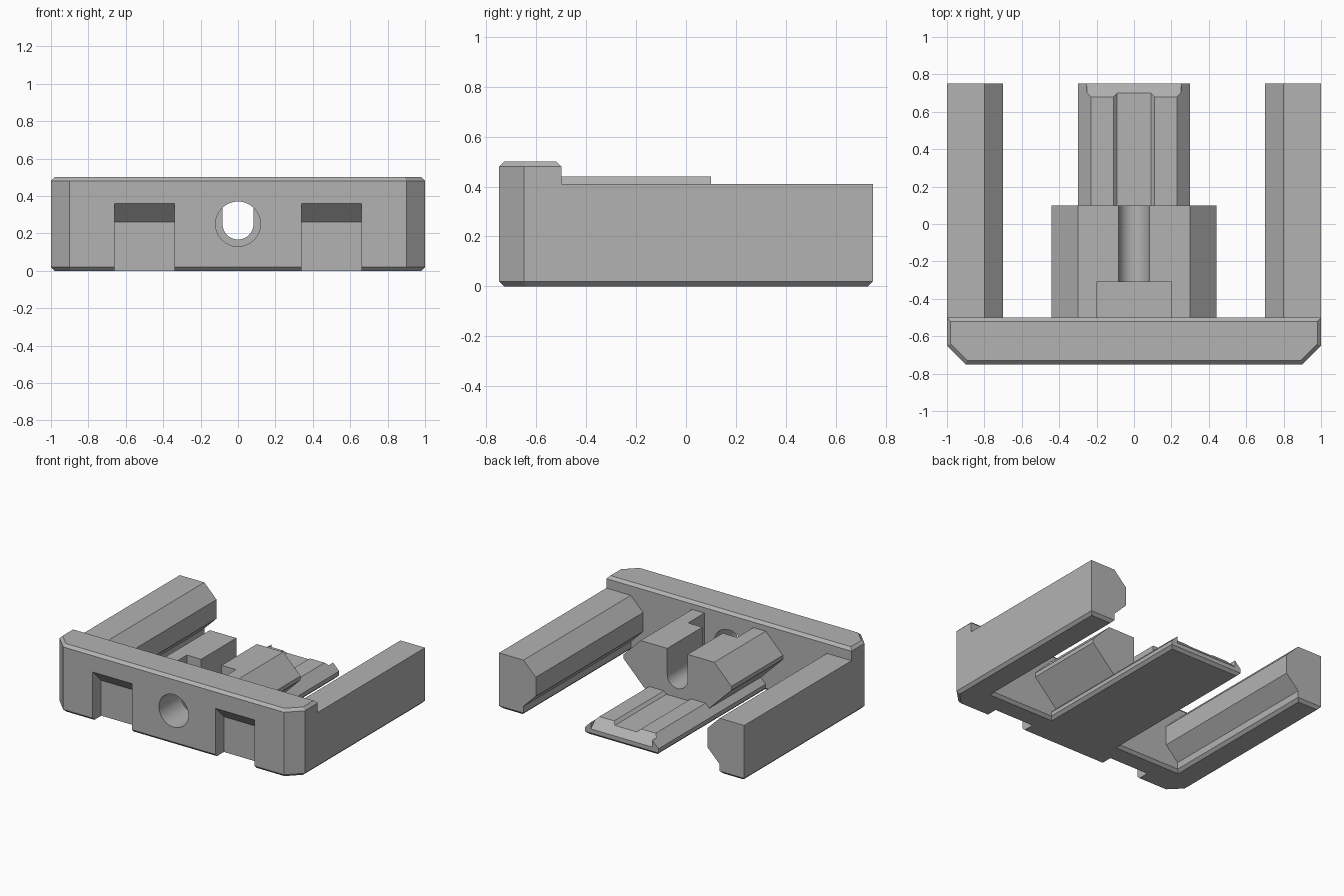
import bpy, bmesh
from math import sin, cos, pi, radians

if "Cube" in bpy.data.objects:
    bpy.data.objects.remove(bpy.data.objects["Cube"], do_unlink=True)

grey = bpy.data.materials.new("plain grey")
grey.use_nodes = True
grey.diffuse_color = (0.45, 0.45, 0.45, 1)
grey.node_tree.nodes["Principled BSDF"].inputs["Base Color"].default_value = grey.diffuse_color
CHAMFER = 0.02


def prism(name, profile, start, end, axis="y", levels=()):
    """Extrude a profile along y or z, then chamfer the edges lying at the given heights."""
    bm = bmesh.new()

    def ring(t):
        return [bm.verts.new((a, t, b) if axis == "y" else (a, b, t)) for a, b in profile]

    first, last = ring(start), ring(end)
    bm.faces.new(first)
    bm.faces.new(last)
    for i in range(len(profile)):
        j = (i + 1) % len(profile)
        bm.faces.new((first[i], first[j], last[j], last[i]))
    bmesh.ops.recalc_face_normals(bm, faces=bm.faces)
    edges = [e for e in bm.edges
             if any(all(abs(v.co.z - z) < 1e-5 for v in e.verts) for z in levels)]
    if edges:
        bmesh.ops.bevel(bm, geom=edges, offset=CHAMFER, segments=1, affect="EDGES")
    mesh = bpy.data.meshes.new(name)
    bm.to_mesh(mesh)
    bm.free()
    mesh.materials.append(grey)
    obj = bpy.data.objects.new(name, mesh)
    bpy.context.collection.objects.link(obj)
    return obj


def activate(obj):
    bpy.ops.object.select_all(action="DESELECT")
    obj.select_set(True)
    bpy.context.view_layer.objects.active = obj


def cut(obj, cutter):
    cutter.hide_render = True
    mod = obj.modifiers.new("cut", "BOOLEAN")
    mod.operation = "DIFFERENCE"
    mod.solver = "EXACT"
    mod.object = cutter
    activate(obj)
    bpy.ops.object.modifier_apply(modifier=mod.name)


def mirrored(half):
    return half + [(-x, z) for x, z in reversed(half)]


def arc(radius, z, a0, a1, steps):
    return [(radius * cos(a0 + (a1 - a0) * i / steps), z + radius * sin(a0 + (a1 - a0) * i / steps))
            for i in range(steps + 1)]


def box(name, x, y0, y1, z0, z1):
    return prism(name, mirrored([(x, z0), (x, z1)]), y0, y1)


# Front plate with clipped corners and chamfered rims
plate = prism("front_plate", mirrored([(0.9, -0.75), (1, -0.65), (1, -0.5)]),
              0, 0.5, "z", (0, 0.5))

# Side arms, chamfered towards the middle and undercut below
arm = [(1, 0), (1, 0.41), (0.8, 0.41), (0.7, 0.31), (0.7, 0.17), (0.8, 0.07), (0.8, 0)]
for side, name in ((1, "left_arm"), (-1, "right_arm")):
    prism(name, [(side * x, z) for x, z in arm], -0.55, 0.75, levels=(0,))

# Low central rail with a shallow groove
rail = prism("centre_rail", mirrored([(0.3, 0), (0.3, 0.05), (0.23, 0.12), (0.11, 0.12), (0.09, 0.1)]),
             -0.55, 0.75, levels=(0,))

# Clamp block above the rail
block = prism("clamp_block", mirrored([(0.23, 0.06), (0.44, 0.27), (0.44, 0.3), (0.3, 0.44)]),
              -0.52, 0.1)

# Sloped end of the rail, between its raised side lips
ramp = box("ramp_cutter", 0.25, 0.68, 0.9, 0.12, 0.4)
for v in ramp.data.vertices:
    if v.co.z < 0.2 and v.co.y > 0.8:
        v.co.z = 0.12 - (0.9 - 0.68)
cut(rail, ramp)

# Nut pocket behind the plate
pocket = box("pocket_cutter", 0.2, -0.5, -0.31, 0.05, 0.7)
cut(rail, pocket)
cut(block, pocket)

# Open round-bottomed slot through the block
slot = prism("slot_cutter", arc(0.083, 0.25, -pi, 0, 24) + [(0.083, 0.7), (-0.083, 0.7)], -0.4, 0.3)
cut(block, slot)

# Bolt hole through the plate and the front of the block
hole = prism("hole_cutter", arc(0.12, 0.25, 0, 2 * pi, 48)[:-1], -0.9, -0.4)
cut(plate, hole)
cut(block, hole)

# Two front notches with sloping ceilings
for side in (1, -1):
    notch = prism("notch_cutter", [(side * x, y) for x, y in
                                   ((0.34, -0.85), (0.66, -0.85), (0.66, -0.65), (0.34, -0.65))],
                  -0.1, 0.46, "z")
    for v in notch.data.vertices:
        if v.co.z > 0 and v.co.y > -0.7:
            v.co.z = 0.26
    cut(plate, notch)
    bpy.data.objects.remove(notch, do_unlink=True)

for cutter in (ramp, pocket, slot, hole):
    bpy.data.objects.remove(cutter, do_unlink=True)

for obj in (plate, block):
    activate(obj)
    bpy.ops.object.shade_smooth_by_angle(angle=radians(20))
